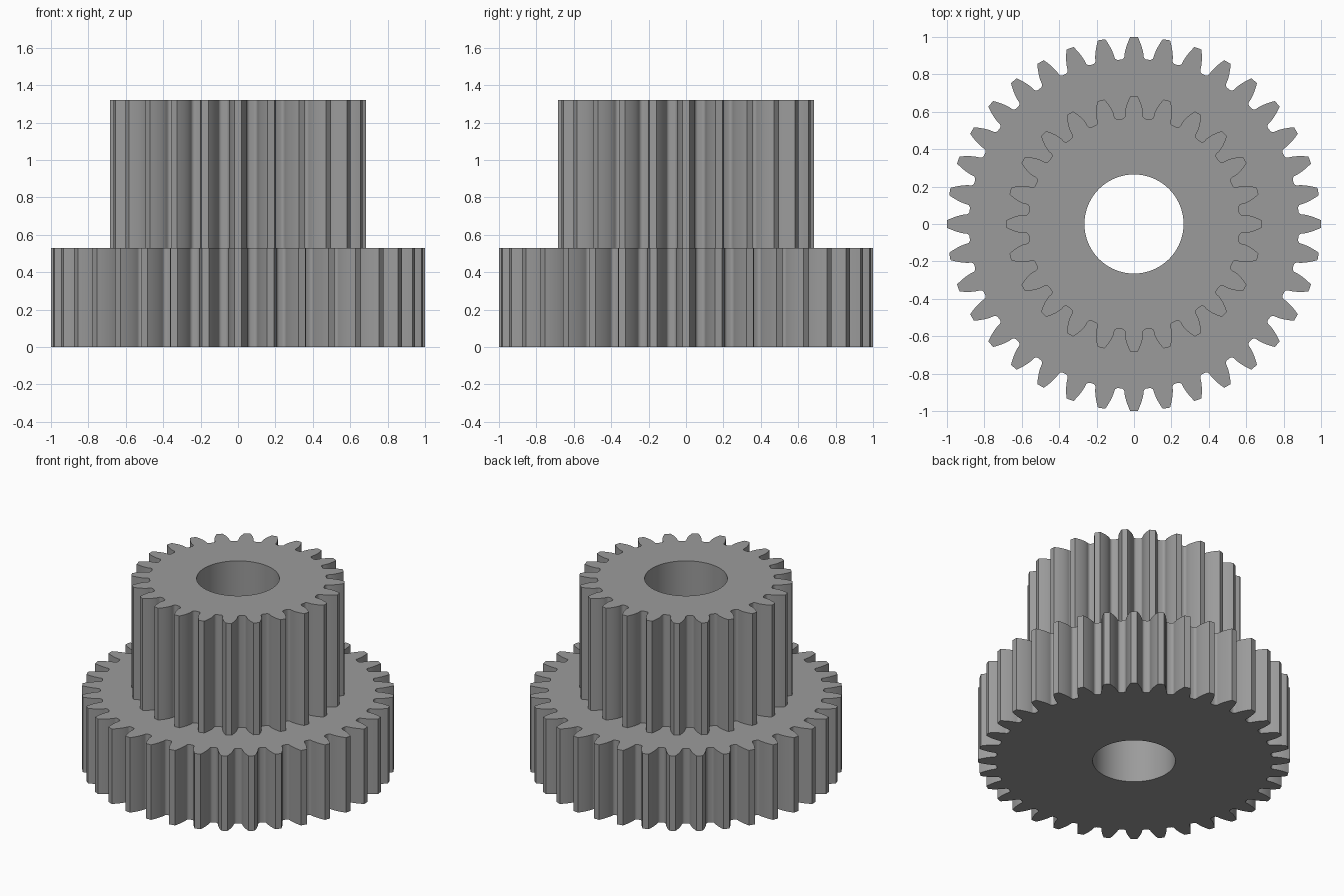
import bpy, bmesh, math

if "Cube" in bpy.data.objects:
    bpy.data.objects.remove(bpy.data.objects["Cube"])

MODULE = 2 / 38          # shared tooth size
H_WHEEL, H_TOTAL = 0.53, 1.32
BORE_R = 0.265


def involute(a):
    return math.tan(a) - a


def gear_outline(teeth):
    """Spur gear outline with 20 degree involute flanks and rounded roots."""
    pitch = MODULE * teeth / 2
    tip, root = pitch + MODULE, pitch - 1.25 * MODULE
    base = pitch * math.cos(math.radians(20))
    rho = 0.36 * MODULE

    def half_angle(r):
        return (math.pi / (2 * teeth) + involute(math.radians(20))
                - involute(math.acos(min(1, base / r))))

    # One side of a tooth as (radius, angle from tooth centre), tip to root
    start = max(base, root + rho)
    side = [(r, half_angle(r)) for r in
            (tip + (start - tip) * i / 7 for i in range(8))]
    centre_r = root + rho
    centre_a = half_angle(start) + math.asin(rho / centre_r)
    for i in range(1 if start == centre_r else 0, 6):
        t = math.pi / 2 * i / 5
        x, y = centre_r - rho * math.sin(t), rho * math.cos(t)
        side.append((math.hypot(x, y), centre_a - math.atan2(y, x)))
    tooth = [(r, -a) for r, a in reversed(side)] + side
    pts = []
    for k in range(teeth):
        c = 2 * math.pi * k / teeth
        pts += [(r * math.cos(c + a), r * math.sin(c + a)) for r, a in tooth]
    return pts


def circle(radius, n):
    return [(radius * math.cos(2 * math.pi * i / n),
             radius * math.sin(2 * math.pi * i / n)) for i in range(n)]


def ring(bm, pts, z):
    return [bm.verts.new((x, y, z)) for x, y in pts]


def wall(bm, low, high):
    n = len(low)
    for i in range(n):
        j = (i + 1) % n
        bm.faces.new((low[i], low[j], high[j], high[i]))


def cap(bm, outer, inner):
    edges = [bm.edges.get((lp[i - 1], lp[i]))
             for lp in (outer, inner) for i in range(len(lp))]
    bmesh.ops.triangle_fill(bm, use_beauty=True, use_dissolve=False, edges=edges)


bm = bmesh.new()
wheel, pinion, bore = gear_outline(36), gear_outline(24), circle(BORE_R, 72)

# Toothed walls of the wide wheel and the narrow pinion, and the through bore
wheel_low, wheel_high = ring(bm, wheel, 0), ring(bm, wheel, H_WHEEL)
pinion_low, pinion_high = ring(bm, pinion, H_WHEEL), ring(bm, pinion, H_TOTAL)
bore_low, bore_high = ring(bm, bore, 0), ring(bm, bore, H_TOTAL)
for low, high in ((wheel_low, wheel_high), (pinion_low, pinion_high),
                  (bore_low, bore_high)):
    wall(bm, low, high)

# Underside, step between the gears, and top face
cap(bm, wheel_low, bore_low)
cap(bm, wheel_high, pinion_low)
cap(bm, pinion_high, bore_high)
bmesh.ops.recalc_face_normals(bm, faces=bm.faces[:])

mesh = bpy.data.meshes.new("stepped_gear")
bm.to_mesh(mesh)
bm.free()
gear = bpy.data.objects.new("stepped_gear", mesh)
bpy.context.collection.objects.link(gear)

steel = bpy.data.materials.new("steel grey")
steel.diffuse_color = (0.33, 0.33, 0.33, 1)
steel.use_nodes = True
steel.node_tree.nodes["Principled BSDF"].inputs["Base Color"].default_value = steel.diffuse_color
mesh.materials.append(steel)

bpy.context.view_layer.objects.active = gear
gear.select_set(True)
bpy.ops.object.shade_smooth_by_angle(angle=math.radians(30))
